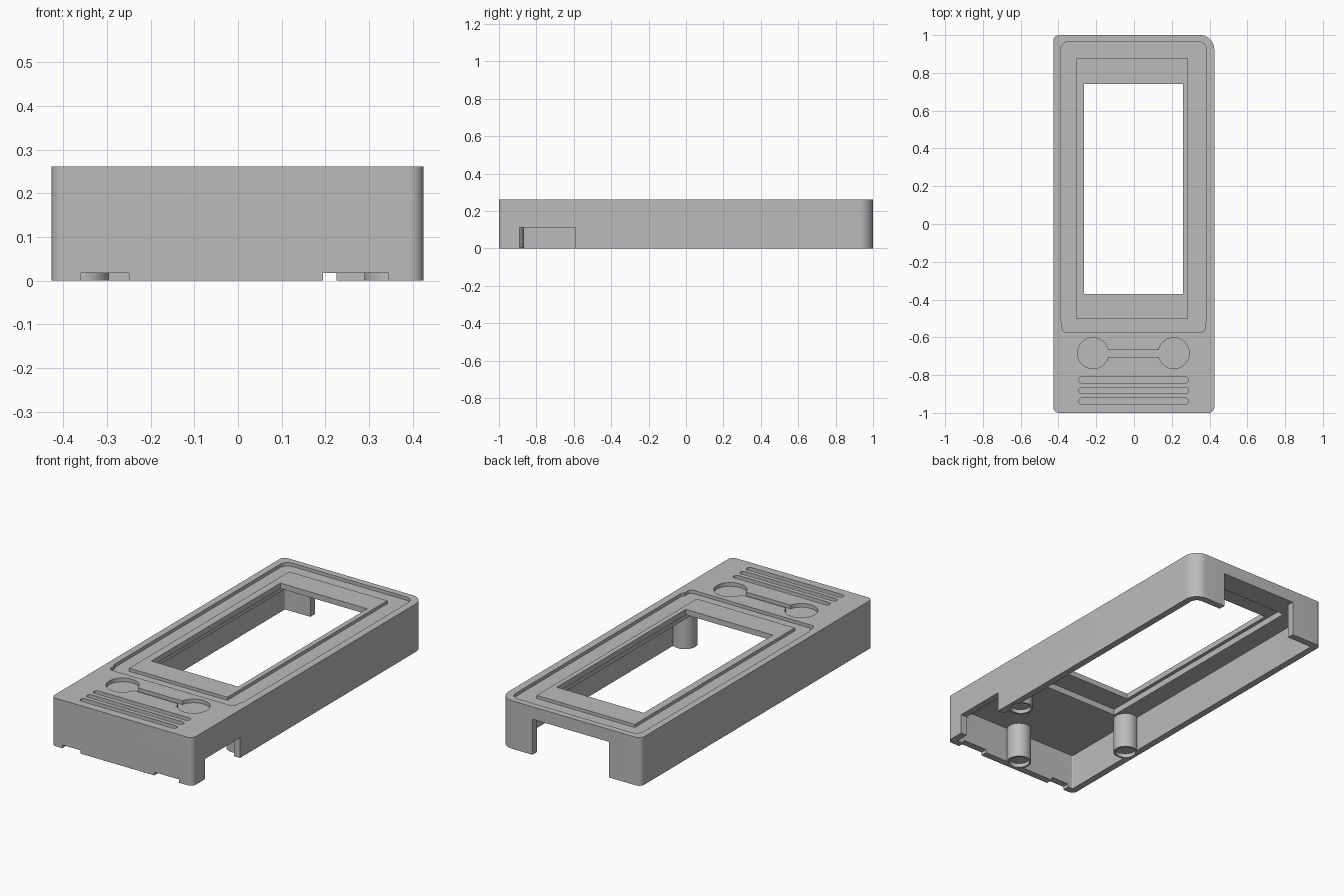
import bpy, bmesh
from math import sin, cos, pi, radians

if "Cube" in bpy.data.objects:
    bpy.data.objects.remove(bpy.data.objects["Cube"], do_unlink=True)

grey = bpy.data.materials.new("matte_grey")
grey.use_nodes = True
grey.diffuse_color = (0.5, 0.5, 0.5, 1)
grey.node_tree.nodes["Principled BSDF"].inputs["Base Color"].default_value = (0.5, 0.5, 0.5, 1)

TOP, CEILING, RECESS = 0.262, 0.197, 0.244


def prism(name, outline, z0, z1):
    """Extrude a closed outline from z0 to z1."""
    bm = bmesh.new()
    base = bm.faces.new([bm.verts.new((x, y, z0)) for x, y in outline])
    ext = bmesh.ops.extrude_face_region(bm, geom=[base])["geom"]
    bmesh.ops.translate(bm, vec=(0, 0, z1 - z0),
                        verts=[v for v in ext if isinstance(v, bmesh.types.BMVert)])
    bmesh.ops.recalc_face_normals(bm, faces=bm.faces)
    mesh = bpy.data.meshes.new(name)
    bm.to_mesh(mesh)
    bm.free()
    mesh.materials.append(grey)
    obj = bpy.data.objects.new(name, mesh)
    bpy.context.collection.objects.link(obj)
    return obj


def rect(x0, x1, y0, y1, radii=(0, 0, 0, 0), steps=10):
    """Rectangle outline; radii go back right, back left, front left, front right."""
    corners = [(x1, y1, -1, -1), (x0, y1, 1, -1), (x0, y0, 1, 1), (x1, y0, -1, 1)]
    pts = []
    for i, ((x, y, sx, sy), r) in enumerate(zip(corners, radii)):
        if r == 0:
            pts.append((x, y))
            continue
        for k in range(steps + 1):
            a = (i + k / steps) * pi / 2
            pts.append((x + sx * r + r * cos(a), y + sy * r + r * sin(a)))
    return pts


def circle(x, y, r, n=40):
    return [(x + r * cos(2 * pi * k / n), y + r * sin(2 * pi * k / n)) for k in range(n)]


def combine(target, operation, outline, z0, z1):
    """Boolean a prism into the target, then discard the helper."""
    tool = prism("helper", outline, z0, z1)
    mod = target.modifiers.new("combine", 'BOOLEAN')
    mod.operation, mod.solver, mod.object = operation, 'EXACT', tool
    bpy.context.view_layer.update()
    graph = bpy.context.evaluated_depsgraph_get()
    result = bpy.data.meshes.new_from_object(target.evaluated_get(graph))
    target.modifiers.clear()
    target.data = result
    bpy.data.objects.remove(tool, do_unlink=True)


def cut(outline, z0, z1):
    combine(case, 'DIFFERENCE', outline, z0, z1)


def add(outline, z0, z1):
    combine(case, 'UNION', outline, z0, z1)


# Shell, open underneath
case = prism("case_shell", rect(-0.427, 0.425, -1, 1, (0.075, 0.03, 0.03, 0.03)), 0, TOP)
cut(rect(-0.39, 0.388, -0.962, 0.962, (0.038, 0.005, 0.005, 0.005)), -0.1, CEILING)

# Recessed screen surround with a narrower front end
cut(rect(-0.39, 0.385, -0.525, 0.965, (0.045, 0.045, 0.02, 0.02)), RECESS, 0.4)
cut(rect(-0.38, 0.375, -0.572, -0.4, (0, 0, 0.02, 0.02)), RECESS, 0.4)

# Raised screen frame, underside pocket and window
add(rect(-0.305, 0.287, -0.502, 0.877), 0.238, TOP - 0.001)
cut(rect(-0.283, 0.275, -0.497, 0.868), 0.1, 0.231)
cut(rect(-0.264, 0.26, -0.37, 0.742), 0.1, 0.4)

# Two round button dimples joined by a channel
for x in (-0.217, 0.211):
    cut(circle(x, -0.684, 0.082), 0.242, 0.4)
cut(rect(-0.18, 0.17, -0.705, -0.667), 0.242, 0.4)

# Three grille slots
for y in (-0.825, -0.882, -0.938):
    cut(rect(-0.292, 0.288, y - 0.016, y + 0.016, (0.0155,) * 4), 0.242, 0.4)

# Screw posts with shallow sockets
for x, y in ((-0.358, -0.495), (0.353, -0.495), (0, -0.928)):
    add(circle(x, y, 0.063), 0.0005, CEILING + 0.02)
    cut(circle(x, y, 0.053), -0.1, 0.022)

# Openings in the back, side and front walls
cut(rect(-0.237, 0.226, 0.94, 1.1), -0.1, CEILING - 0.003)
cut(rect(0.38, 0.6, -0.89, -0.59), -0.1, 0.11)
for x0, x1 in ((-0.36, -0.25), (0.195, 0.345)):
    cut(rect(x0, x1, -1.1, -0.95), -0.1, 0.018)

# Smooth rounded corners, crisp edges
bpy.ops.object.select_all(action='DESELECT')
case.select_set(True)
bpy.context.view_layer.objects.active = case
bpy.ops.object.shade_smooth_by_angle(angle=radians(30))
